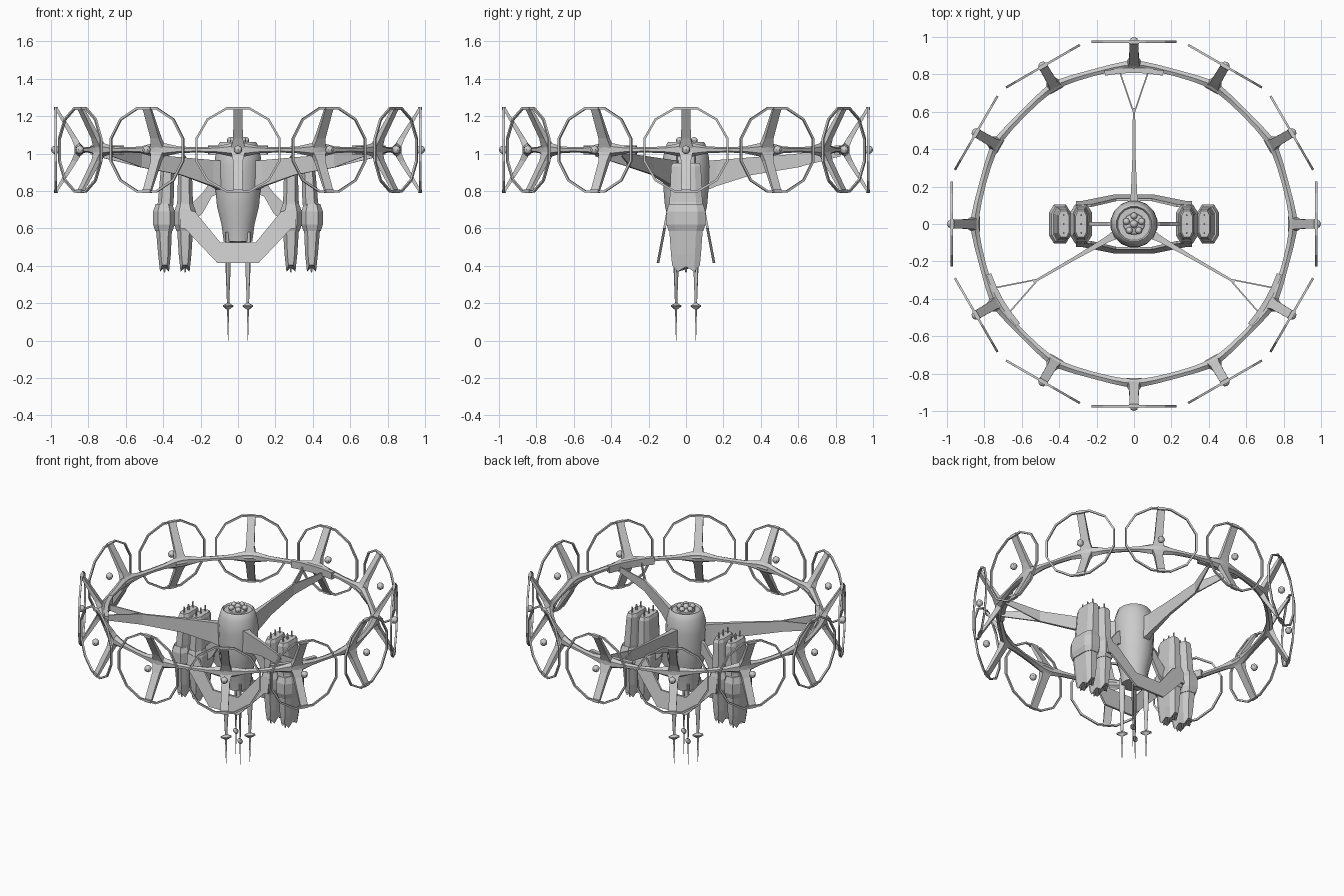
import bpy, bmesh
from math import sin, cos, pi, radians
from mathutils import Matrix

if "Cube" in bpy.data.objects:
    bpy.data.objects.remove(bpy.data.objects["Cube"])

ZR = 1.02  # ring height


def finish(name, bm, smooth=None):
    bmesh.ops.recalc_face_normals(bm, faces=bm.faces)
    me = bpy.data.meshes.new(name)
    bm.to_mesh(me)
    bm.free()
    ob = bpy.data.objects.new(name, me)
    bpy.context.collection.objects.link(ob)
    if smooth:
        bpy.ops.object.select_all(action='DESELECT')
        ob.select_set(True)
        bpy.context.view_layer.objects.active = ob
        bpy.ops.object.shade_smooth_by_angle(angle=radians(smooth))
    return ob


def loft(name, sections, closed=False, smooth=None):
    """Skin a list of equal-length point loops."""
    bm = bmesh.new()
    loops = [[bm.verts.new(p) for p in s] for s in sections]
    n = len(loops[0])
    pairs = list(zip(loops, loops[1:])) + ([(loops[-1], loops[0])] if closed else [])
    for a, b in pairs:
        for i in range(n):
            j = (i + 1) % n
            bm.faces.new((a[i], a[j], b[j], b[i]))
    if not closed:
        bm.faces.new(loops[0][::-1])
        bm.faces.new(loops[-1])
    return finish(name, bm, smooth)


def lathe(name, profile, n, at=(0, 0), smooth=None, flat=1):
    """Turned shape; flat < 1 squashes it across y."""
    return loft(name, [[(at[0] + r * cos(2 * pi * (i + .5) / n), at[1] + flat * r * sin(2 * pi * (i + .5) / n), z)
                        for i in range(n)] for r, z in profile], smooth=smooth)


def ball(name, co, r, u=8, v=6):
    bm = bmesh.new()
    bmesh.ops.create_uvsphere(bm, u_segments=u, v_segments=v, radius=r, matrix=Matrix.Translation(co))
    return finish(name, bm, 40)


def repeat(ob, angles):
    """First angle turns the object itself, the others are turned copies."""
    for k, a in enumerate(angles):
        o = ob if k == 0 else ob.copy()
        if k:
            bpy.context.collection.objects.link(o)
        o.rotation_euler = (0, 0, radians(a))


def rect(r, z0, z1, w, off=0):
    """Upright rectangle across the +x direction."""
    return [(r, off - w, z0), (r, off + w, z0), (r, off + w, z1), (r, off - w, z1)]


# Big ring, swelling at the twelve rotor mounts
sections = []
for k in range(12):
    for da, ri, ro, h in ((-8, .823, .862, .018), (-3, .828, .871, .034), (0, .828, .873, .04),
                          (3, .828, .871, .034), (8, .823, .862, .018), (15, .82, .856, .014)):
        a = radians(30 * k + da)
        rm = (ri + ro) / 2
        sections.append([(r * cos(a), r * sin(a), ZR + z) for r, z in
                         ((ri, -h * .5), (rm, -h), (ro, -h * .5), (ro, h * .5), (rm, h), (ri, h * .5))])
loft("main_ring", sections, closed=True, smooth=30)

# Rotor guards, V struts, clamps and hubs
ROT = [30 * k for k in range(12)]
gs = []
for i in range(12):
    t = 2 * pi * (i + .5) / 12
    gs.append([(.974 + dx, (.23 + dr) * cos(t), ZR + (.23 + dr) * sin(t))
               for dx, dr in ((-.006, -.006), (.006, -.006), (.006, .006), (-.006, .006))])
repeat(loft("rotor_guard", gs, closed=True), ROT)
for s, tag in ((1, "upper"), (-1, "lower")):
    path = ((.845, 0, .04, .022), (.875, .06, .026, .016), (.972, .222, .024, .008))
    repeat(loft("rotor_strut_" + tag,
                [[(r - t, -w, ZR + s * z), (r - t, w, ZR + s * z), (r + t, w, ZR + s * z),
                  (r + t, -w, ZR + s * z)] for r, z, w, t in path]), ROT)
    repeat(loft("guard_clamp_" + tag, [rect(.963, ZR + s * .212, ZR + s * .23, .026),
                                       rect(.984, ZR + s * .212, ZR + s * .23, .026)]), ROT)
repeat(ball("rotor_hub", (.977, 0, ZR), .023), ROT)

# Three support arms with forked ends and ring pads
ARMS = [90, 210, 330]
repeat(loft("support_arm", [rect(.08, .79, .96, .03), rect(.16, .825, .965, .017), rect(.35, .885, .98, .009),
                            rect(.62, .93, 1.0, .006)]), ARMS)
for s in (1, -1):
    repeat(loft("arm_fork", [rect(.59, .925, 1.0, .004), rect(.825, .985, 1.02, .004, s * .08)]), ARMS)
pad = [[(r * cos(radians(a)), r * sin(radians(a)), ZR + z) for r, z in
        ((.808, -.024), (.835, -.024), (.835, .024), (.808, .024))] for a in (-11, -5, 0, 5, 11)]
repeat(loft("ring_pad", pad), ARMS)

# Central body
lathe("central_body", [(.05, .525), (.078, .53), (.09, .62), (.115, .72), (.122, .80), (.127, .93), (.125, .98),
                       (.115, 1.02), (.104, 1.055), (.095, 1.062), (.088, 1.05), (.05, 1.048)], 16, smooth=35)
lathe("top_dome", [(.06, 1.04), (.055, 1.058), (.03, 1.068), (.01, 1.07)], 12, smooth=40)
ball("top_light_centre", (0, 0, 1.072), .022)
for k in range(5):
    a = radians(90 + 72 * k)
    ball("top_light", (.043 * cos(a), .043 * sin(a), 1.07), .019)

# Sensor needles under the body: flat blades set along the diagonals
needle = lathe("sensor_needle", [(.02, .58), (.018, .40), (.008, .20), (.014, .198), (.036, .188), (.036, .182),
                                 (.012, .168), (.007, .165), (.004, .08), (.0012, .0)], 8, (.075, 0), flat=.45)
repeat(needle, [45, 135, 225, 315])


# Engine pods: two on each side, elongated octagon sections
def oct_loop(cx, hx, hy, z, notch=0):
    pts = []
    for fx, fy in ((-1, -.6), (-.55, -1), (.55, -1), (1, -.6), (1, 0), (1, .6), (.55, 1), (-.55, 1), (-1, .6), (-1, 0)):
        up = notch if abs(fy) == 1 else (notch * .8 if fy == 0 else 0)
        pts.append((cx + fx * hx, fy * hy, z + up))
    return pts


for s in (1, -1):
    for cx, dx, tag in ((.283, 0, "inner"), (.396, .01, "outer")):
        c = s * cx
        loft("pod_" + tag, [oct_loop(c - s * dx * .3, .024, .074, .368, .035), oct_loop(c - s * dx * .3, .034, .08, .46),
                            oct_loop(c, .043, .09, .60), oct_loop(c, .046, .092, .70),
                            oct_loop(c - s * dx, .042, .088, .74), oct_loop(c - s * dx * 2, .036, .08, .93),
                            oct_loop(c - s * dx * 2, .029, .07, .95)])
        loft("pod_collar_" + tag, [oct_loop(c, .046, .092, .585), oct_loop(c, .058, .104, .62),
                                   oct_loop(c, .058, .104, .69), oct_loop(c, .044, .092, .73)])
        for y in (-.048, 0, .048):
            lathe("pod_pin_top", [(.005, .94), (.005, .985), (.003, .99)], 6, (c - s * dx * 2, y))
            lathe("pod_pin_bottom", [(.003, .365), (.005, .37), (.005, .45)], 6, (c - s * dx * .3, y))
    # Bracket joining the two pods, and the curved strut up to the body
    loft("pod_bracket", [[(s * x, y, z) for y, z in ((-.06, .62), (.06, .62), (.06, .69), (-.06, .69))]
                         for x in (.27, .41)])
    loft("pod_strut", [[(s * x, -.011, z0), (s * x, .011, z0), (s * x, .011, z1), (s * x, -.011, z1)]
                       for x, z0, z1 in ((.09, .79, .89), (.14, .77, .86), (.19, .68, .79), (.26, .62, .72))])

# U-shaped straps at front and back, leaning out toward the bottom
half = [((.31, .60), (.31, .71)), ((.285, .60), (.23, .69)), ((.11, .415), (.095, .525))]
path = half + [((-a[0], a[1]), (-b[0], b[1])) for a, b in half[::-1]]
for s, tag in ((-1, "front"), (1, "back")):
    lean = lambda z: .092 + (.72 - z) * .19
    loft("cradle_strap_" + tag, [[(p[0], s * (lean(p[1]) + d), p[1]) for p, d in
                                  ((a, -.007), (a, .007), (b, .007), (b, -.007))] for a, b in path])
